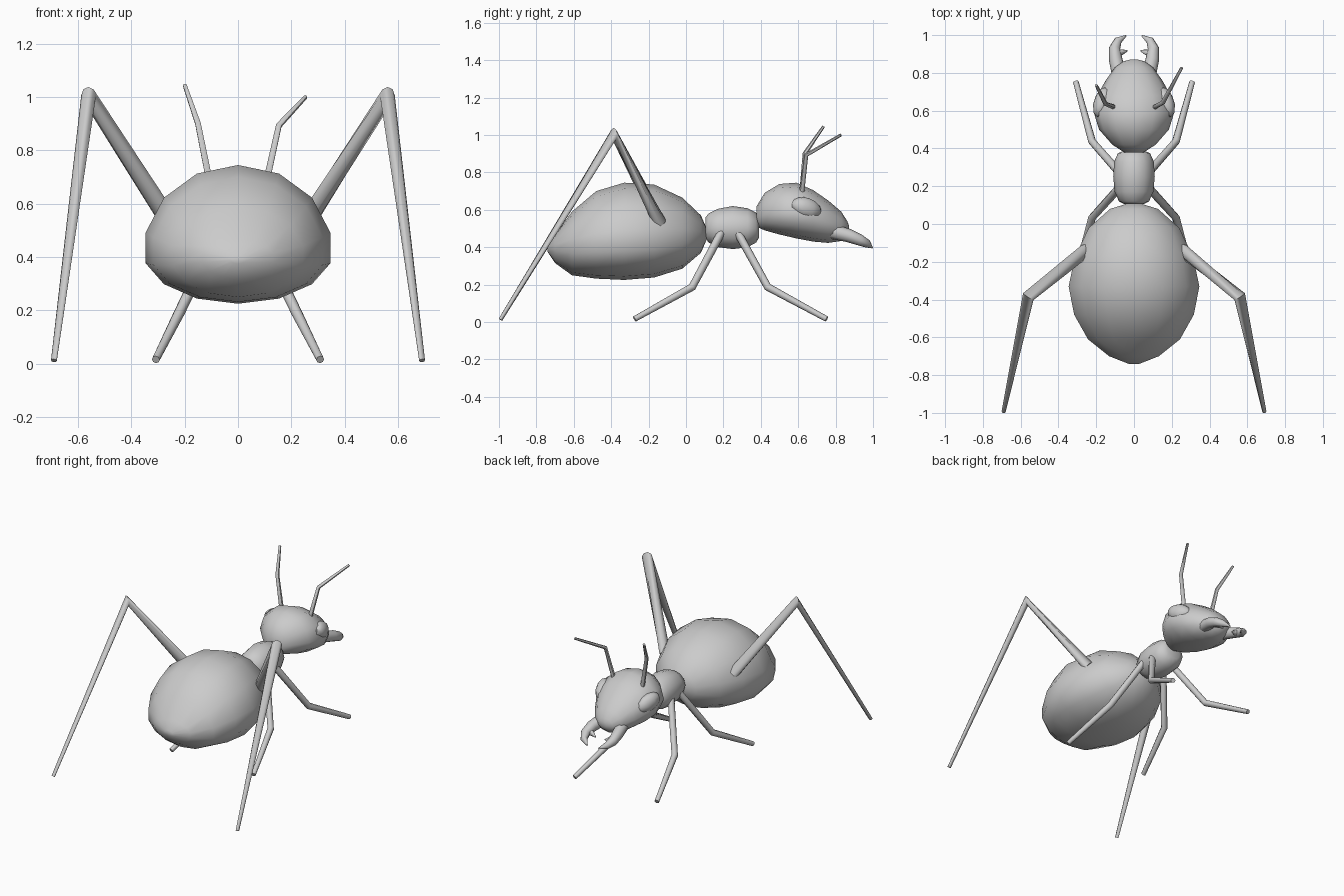
import bpy, bmesh, math
from mathutils import Vector, Matrix

if "Cube" in bpy.data.objects:
    bpy.data.objects.remove(bpy.data.objects["Cube"])


def finish(name, bm, angle=60):
    bmesh.ops.recalc_face_normals(bm, faces=bm.faces)
    me = bpy.data.meshes.new(name)
    bm.to_mesh(me)
    bm.free()
    ob = bpy.data.objects.new(name, me)
    bpy.context.collection.objects.link(ob)
    bpy.ops.object.select_all(action='DESELECT')
    ob.select_set(True)
    bpy.context.view_layer.objects.active = ob
    bpy.ops.object.shade_smooth_by_angle(angle=math.radians(angle))
    return ob


def skin(bm, rings):
    for a, b in zip(rings, rings[1:]):
        n = len(a)
        for i in range(n):
            j = (i + 1) % n
            bm.faces.new((a[i], a[j], b[j], b[i]))
    bm.faces.new(rings[0])
    bm.faces.new(rings[-1])


def body(name, stations, sides=14):
    """Loft along y; station = (y, half width, z low, z widest, z high)."""
    bm = bmesh.new()
    rings = []
    for y, w, lo, mid, hi in stations:
        ring = []
        for i in range(sides):
            a = 2 * math.pi * i / sides + math.pi / 2
            s = math.sin(a)
            ring.append(bm.verts.new((w * math.cos(a), y, mid + s * ((hi - mid) if s > 0 else (mid - lo)))))
        rings.append(ring)
    skin(bm, rings)
    return finish(name, bm)


def tube(bm, pts, sides=8):
    """Tapered limb through (x, y, z, radius) points with mitred joints."""
    p = [Vector(q[:3]) for q in pts]
    rings = []
    for k, q in enumerate(pts):
        d0 = (p[k] - p[k - 1]).normalized() if k else (p[1] - p[0]).normalized()
        d1 = (p[k + 1] - p[k]).normalized() if k < len(p) - 1 else d0
        t = (d0 + d1).normalized()
        u = t.cross(Vector((1, 0, 0))).normalized()
        v = t.cross(u)
        rings.append([bm.verts.new(p[k] + q[3] * (u * math.cos(2 * math.pi * i / sides)
                                                  + v * math.sin(2 * math.pi * i / sides)))
                      for i in range(sides)])
    skin(bm, rings)


def limb(name, *paths, side=1, sides=8):
    bm = bmesh.new()
    for path in paths:
        tube(bm, [(side * x, y, z, r) for x, y, z, r in path], sides)
    return finish(name, bm)


# Body segments
body("abdomen", [
    (-.74, .03, .375, .39, .41), (-.70, .135, .315, .40, .465), (-.61, .25, .25, .40, .59),
    (-.48, .325, .232, .41, .70), (-.33, .355, .225, .42, .745), (-.17, .32, .238, .43, .735),
    (-.02, .245, .285, .45, .665), (.08, .13, .37, .46, .57), (.11, .03, .44, .47, .50)])
body("thorax", [
    (.105, .05, .45, .50, .56), (.12, .08, .425, .50, .58), (.17, .102, .40, .50, .605),
    (.25, .11, .39, .50, .62), (.33, .105, .40, .50, .608), (.375, .085, .425, .50, .585),
    (.39, .05, .45, .50, .54)], 12)
body("head", [
    (.378, .05, .51, .565, .62), (.42, .115, .49, .575, .69), (.50, .185, .468, .58, .738),
    (.59, .213, .447, .58, .745), (.68, .195, .43, .56, .705), (.76, .15, .423, .53, .65),
    (.83, .10, .433, .51, .59), (.862, .055, .46, .50, .54), (.872, .015, .485, .50, .515)], 12)

for s, label in ((1, "right"), (-1, "left")):
    # Eye bulging from the side of the head
    bm = bmesh.new()
    m = (Matrix.Translation((s * .168, .645, .608)) @ Matrix.Rotation(s * .32, 4, 'Z')
         @ Matrix.Rotation(-.35, 4, 'X') @ Matrix.Diagonal((.045, .088, .055, 1)))
    bmesh.ops.create_uvsphere(bm, u_segments=10, v_segments=8, radius=1, matrix=m)
    finish(label + "_eye", bm)

    # Hooked mandible with inner teeth
    limb(label + "_mandible",
         [(.075, .78, .485, .040), (.097, .87, .462, .036), (.103, .93, .438, .030),
          (.085, .97, .418, .022), (.042, .997, .397, .004)],
         [(.095, .90, .445, .026), (.035, .918, .425, .004)], side=s)

    # Walking legs on the thorax
    limb(label + "_front_leg", [(.08, .275, .48, .022), (.222, .437, .187, .021), (.308, .752, .016, .015)], side=s)
    limb(label + "_middle_leg", [(.08, .19, .48, .022), (.222, .033, .187, .021), (.308, -.275, .016, .015)], side=s)

    # Tall rear leg on the abdomen
    limb(label + "_rear_leg", [(.255, -.14, .53, .036), (.56, -.385, 1.005, .033), (.69, -.992, .012, .011)], side=s)

# Antennae, bent differently on each side
limb("right_antenna", [(.108, .618, .69, .014), (.153, .643, .893, .012), (.253, .828, 1.0, .008)], sides=6)
limb("left_antenna", [(.108, .62, .69, .014), (.15, .635, .90, .012), (.20, .735, 1.045, .008)], side=-1, sides=6)
